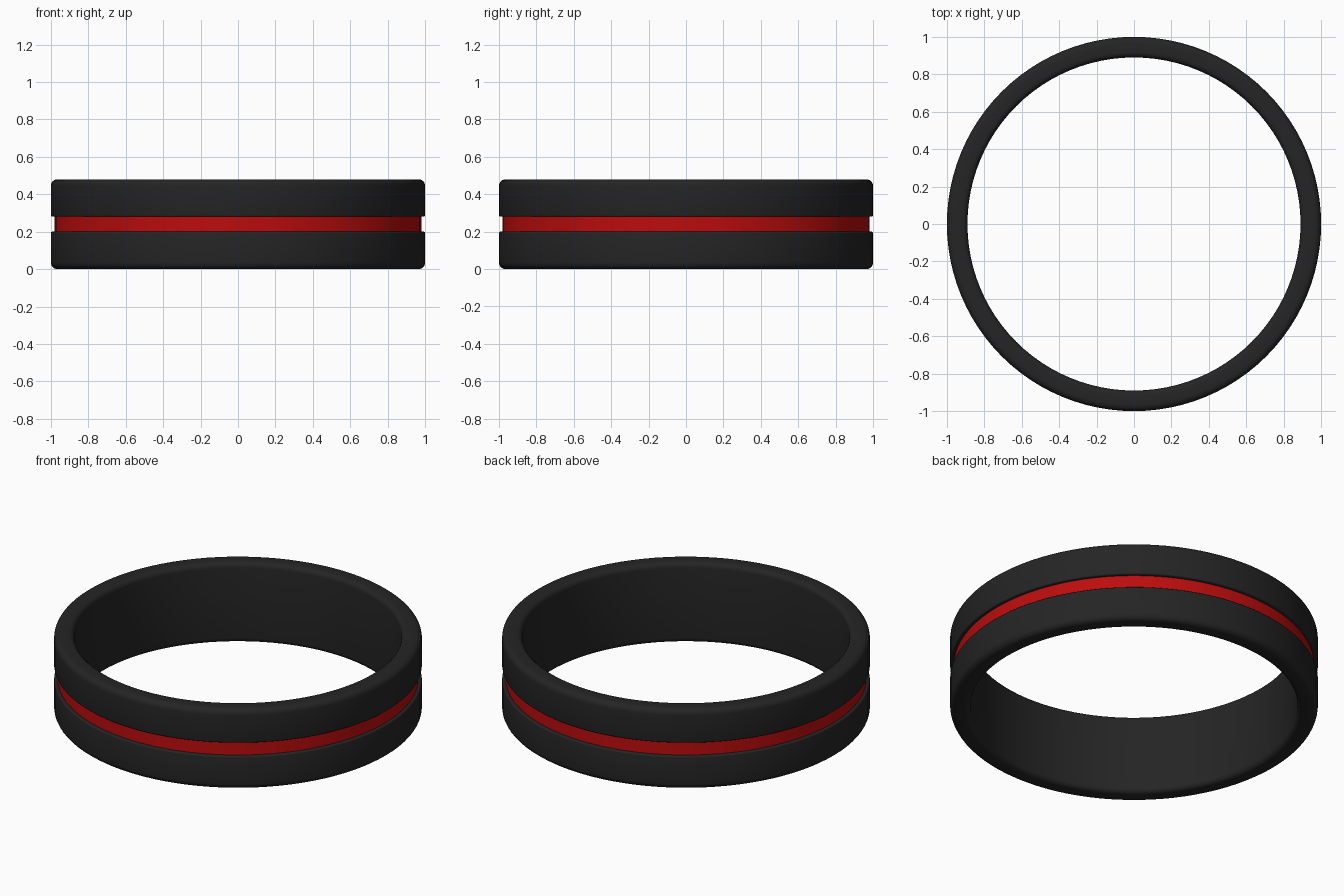
import bpy
import bmesh
from math import pi, sin, cos, radians
from mathutils import Vector

old = bpy.data.objects.get("Cube")
if old:
    bpy.data.objects.remove(old, do_unlink=True)

OUTER, INNER, GROOVE = 1.0, 0.89, 0.98
HEIGHT, MID, HALF_GROOVE = 0.48, 0.24, 0.04
SEGMENTS = 96


def material(name, colour, roughness):
    mat = bpy.data.materials.new(name)
    mat.use_nodes = True
    mat.diffuse_color = colour
    bsdf = mat.node_tree.nodes["Principled BSDF"]
    bsdf.inputs["Base Color"].default_value = colour
    bsdf.inputs["Roughness"].default_value = roughness
    return mat


def corner(r, z, size, start, steps):
    """Quarter-round arc about (r, z), turning anticlockwise from start degrees."""
    angles = [radians(start) + pi / 2 * i / steps for i in range(steps + 1)]
    return [(r + size * cos(a), z + size * sin(a)) for a in angles]


black = material("matte black", (0.018, 0.018, 0.018, 1), 0.6)
red = material("deep red", (0.5, 0.004, 0.004, 1), 0.5)

# Upper half of the cross-section: groove, outer wall, top rim, inner wall
edge, soft, lip = 0.035, 0.03, 0.008
upper = [(GROOVE, MID + HALF_GROOVE)]
upper += corner(OUTER - lip, MID + HALF_GROOVE + lip, lip, -90, 3)
upper += corner(OUTER - edge, HEIGHT - edge, edge, 0, 6)
upper += corner(INNER + soft, HEIGHT - soft, soft, 90, 5)
lower = [(r, HEIGHT - z) for r, z in reversed(upper)]

# Revolve the closed section around the z axis
bm = bmesh.new()
verts = [bm.verts.new((r, 0, z)) for r, z in upper + lower]
edges = [bm.edges.new((v, verts[(i + 1) % len(verts)])) for i, v in enumerate(verts)]
bmesh.ops.spin(bm, geom=verts + edges, cent=(0, 0, 0), axis=(0, 0, 1),
               angle=2 * pi, steps=SEGMENTS, use_duplicate=False)
bmesh.ops.remove_doubles(bm, verts=bm.verts, dist=0.0001)
bmesh.ops.recalc_face_normals(bm, faces=bm.faces)

# Red floor of the groove
for face in bm.faces:
    centre = face.calc_center_median()
    radius = Vector((centre.x, centre.y)).length
    if abs(centre.z - MID) < HALF_GROOVE / 2 and radius > (INNER + GROOVE) / 2:
        face.material_index = 1

mesh = bpy.data.meshes.new("ring_band")
bm.to_mesh(mesh)
bm.free()
mesh.materials.append(black)
mesh.materials.append(red)
ring = bpy.data.objects.new("ring_band", mesh)
bpy.context.collection.objects.link(ring)

bpy.ops.object.select_all(action="DESELECT")
ring.select_set(True)
bpy.context.view_layer.objects.active = ring
bpy.ops.object.shade_smooth_by_angle(angle=radians(35))
